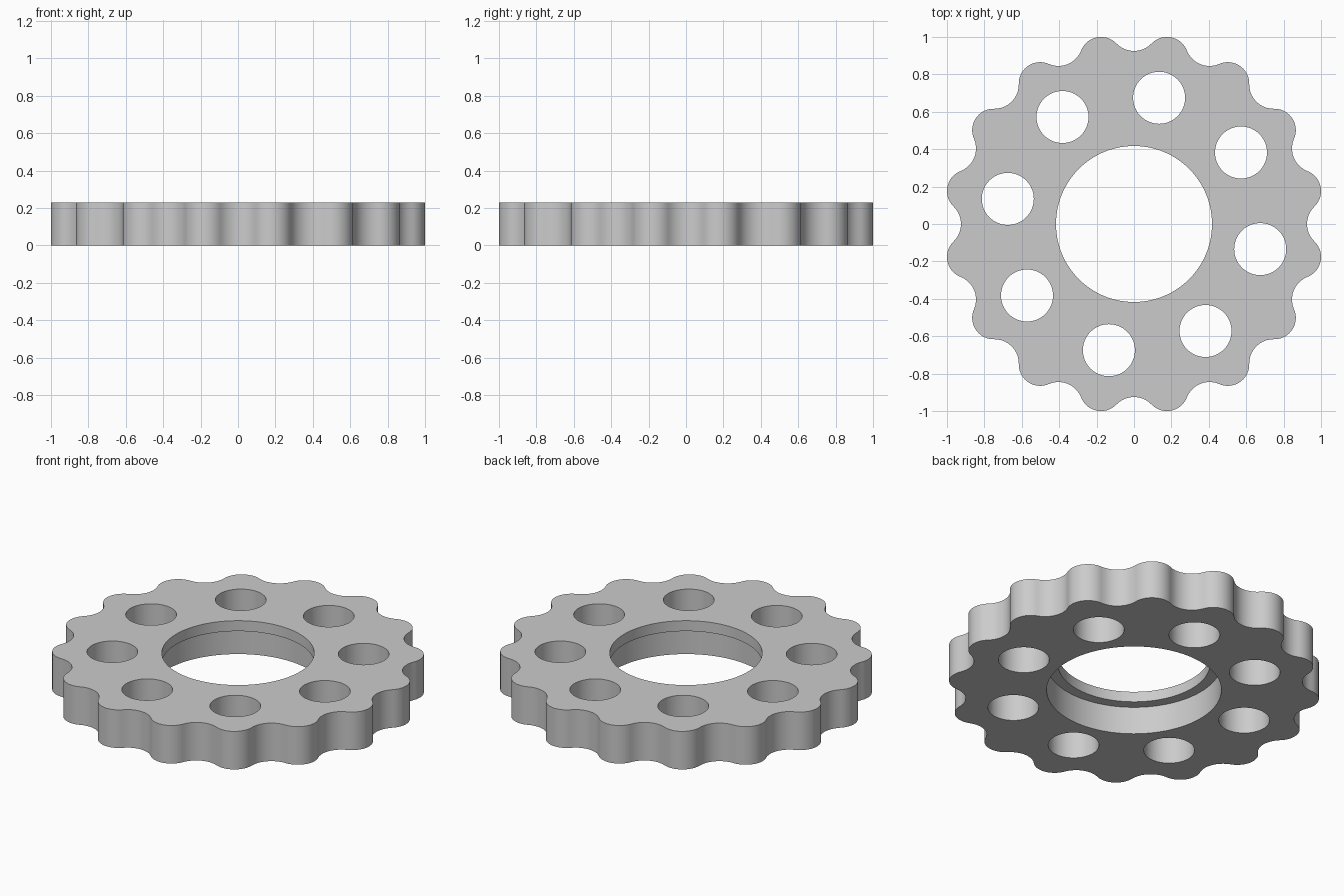
import bpy
import bmesh
from math import cos, sin, pi, atan2, radians

if "Cube" in bpy.data.objects:
    bpy.data.objects.remove(bpy.data.objects["Cube"], do_unlink=True)

HEIGHT = 0.23
LIP_Z = 0.167          # underside of the lip around the bore
LOBES = 16
LOBE_C, LOBE_R = 0.903, 0.1144
VALLEY_C, VALLEY_R = 1.055, 0.13

gray = bpy.data.materials.new("plain_gray")
gray.use_nodes = True
gray.diffuse_color = (0.6, 0.6, 0.6, 1)
gray.node_tree.nodes["Principled BSDF"].inputs["Base Color"].default_value = (0.6, 0.6, 0.6, 1)


def prism(name, points, z0, z1):
    """Extrude a closed flat outline from z0 to z1."""
    bm = bmesh.new()
    base = bm.faces.new([bm.verts.new((x, y, z0)) for x, y in points])
    top = bmesh.ops.extrude_face_region(bm, geom=[base], use_keep_orig=True)["geom"]
    for v in top:
        if isinstance(v, bmesh.types.BMVert):
            v.co.z = z1
    bmesh.ops.recalc_face_normals(bm, faces=bm.faces)
    mesh = bpy.data.meshes.new(name)
    bm.to_mesh(mesh)
    bm.free()
    mesh.materials.append(gray)
    obj = bpy.data.objects.new(name, mesh)
    bpy.context.collection.objects.link(obj)
    return obj


def circle(cx, cy, r, n):
    return [(cx + r * cos(2 * pi * i / n), cy + r * sin(2 * pi * i / n)) for i in range(n)]


def scalloped_outline():
    """Tangent convex lobes and concave valleys around the rim."""
    half = pi / LOBES
    lx, ly = LOBE_C * cos(half), LOBE_C * sin(half)
    join = atan2(ly, VALLEY_C - lx)      # tangency angle at the valley centre
    sweep = half + join                  # half sweep of each lobe arc
    steps_v, steps_l = 10, 18
    points = []
    for k in range(LOBES):
        a = 2 * half * k
        for i in range(steps_v):
            t = a + pi + join - 2 * join * i / steps_v
            points.append((VALLEY_C * cos(a) + VALLEY_R * cos(t),
                           VALLEY_C * sin(a) + VALLEY_R * sin(t)))
        b = a + half
        for i in range(steps_l):
            t = b - sweep + 2 * sweep * i / steps_l
            points.append((LOBE_C * cos(b) + LOBE_R * cos(t),
                           LOBE_C * sin(b) + LOBE_R * sin(t)))
    return points


# Scalloped disc
disc = prism("scalloped_disc", scalloped_outline(), 0, HEIGHT)

# Cutters: stepped bore and ring of round holes
cutters = [prism("bore_cutter", circle(0, 0, 0.417, 128), -0.1, HEIGHT + 0.1),
           prism("recess_cutter", circle(0, 0, 0.478, 128), -0.2, LIP_Z)]
for k in range(8):
    a = radians(33.75 + 45 * k)
    cutters.append(prism("hole_cutter", circle(0.688 * cos(a), 0.688 * sin(a), 0.139, 64),
                         -0.1, HEIGHT + 0.1))

bpy.ops.object.select_all(action="DESELECT")
bpy.context.view_layer.objects.active = disc
disc.select_set(True)
for cutter in cutters:
    cutter.hide_render = True
    mod = disc.modifiers.new("cut", "BOOLEAN")
    mod.operation = "DIFFERENCE"
    mod.solver = "EXACT"
    mod.object = cutter
    bpy.ops.object.modifier_apply(modifier=mod.name)
    bpy.data.objects.remove(cutter, do_unlink=True)

bpy.ops.object.shade_smooth_by_angle(angle=radians(35))
